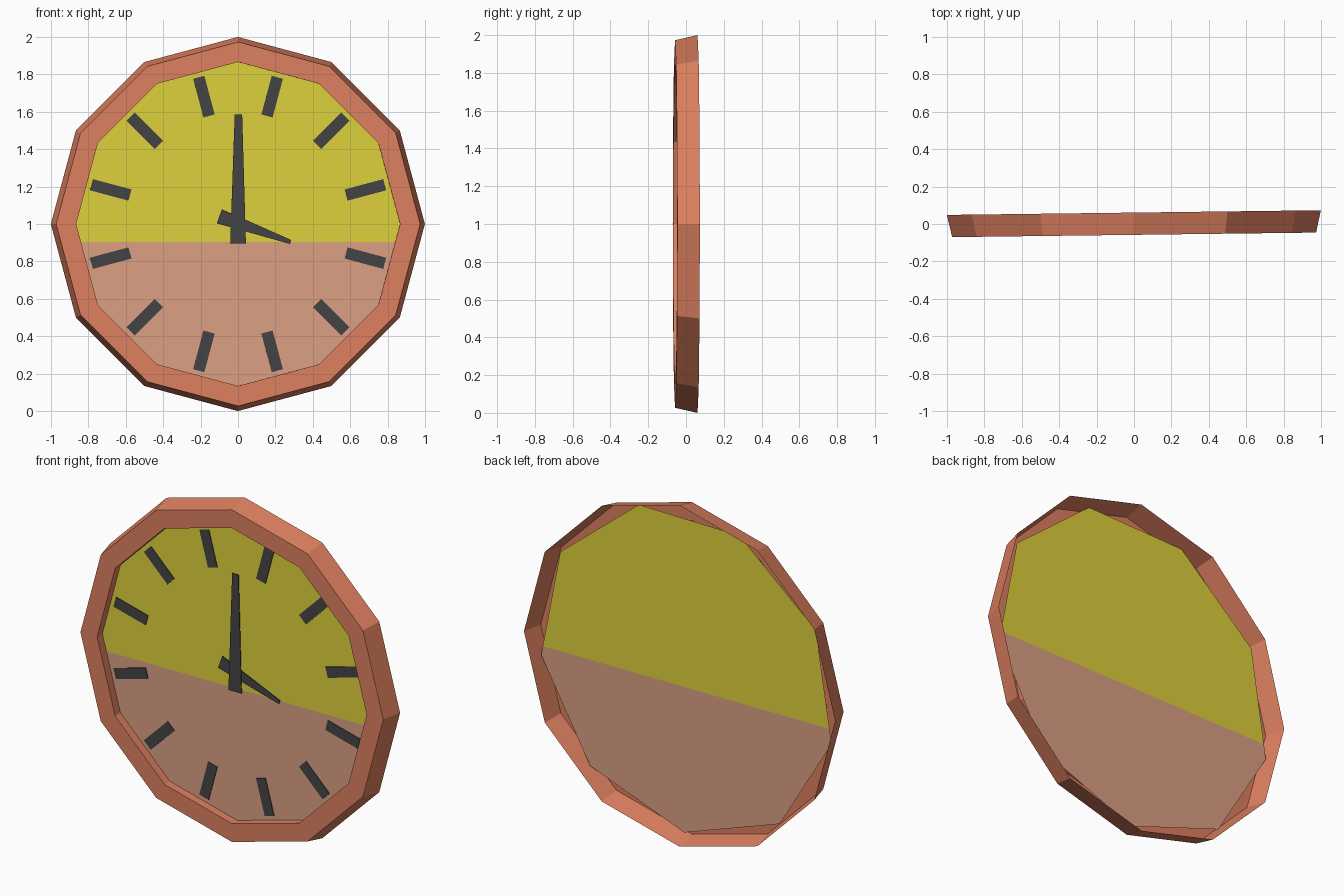
import bpy, bmesh, math
from mathutils import Matrix, Vector

if "Cube" in bpy.data.objects:
    bpy.data.objects.remove(bpy.data.objects["Cube"])

CENTRE = Matrix.Translation((0, 0, 1)) @ Matrix.Rotation(0.0125, 4, 'Z')


def material(name, rgb):
    m = bpy.data.materials.new(name)
    m.diffuse_color = (*rgb, 1)
    m.use_nodes = True
    m.node_tree.nodes["Principled BSDF"].inputs["Base Color"].default_value = m.diffuse_color
    return m


terracotta = material("terracotta", (0.73, 0.216, 0.117))
yellow = material("yellow", (0.73, 0.64, 0.045))
pink = material("dusty_pink", (0.72, 0.35, 0.23))
dark = material("dark_grey", (0.058, 0.058, 0.058))


def finish(bm, name, *mats):
    mesh = bpy.data.meshes.new(name)
    bm.to_mesh(mesh)
    bm.free()
    for m in mats:
        mesh.materials.append(m)
    ob = bpy.data.objects.new(name, mesh)
    ob.matrix_world = CENTRE
    bpy.context.collection.objects.link(ob)
    return ob


def polar(r, degrees, y):
    a = math.radians(degrees)
    return Vector((r * math.cos(a), y, r * math.sin(a)))


# Frame: twelve-sided shell, open at the back (outer wall, front, inner wall)
profile = [(1.0, 0.061), (0.973, -0.058), (0.866, -0.058), (0.866, -0.008)]
bm = bmesh.new()
rings = [[bm.verts.new(polar(r, 30 * i, y)) for i in range(12)] for r, y in profile]
for a, b in zip(rings, rings[1:]):
    for i in range(12):
        j = (i + 1) % 12
        bm.faces.new((a[i], a[j], b[j], b[i]))
bm.normal_update()
if rings[1][0].link_faces and sum(f.normal.y for f in bm.faces) > 0:
    bmesh.ops.reverse_faces(bm, faces=bm.faces[:])
finish(bm, "frame", terracotta)

# Dial: nine-sided sheet, cut into two colours by height
bm = bmesh.new()
bm.faces.new([bm.verts.new(polar(0.948, 271 + 40 * i, -0.008)) for i in range(9)])
bmesh.ops.bisect_plane(bm, geom=bm.verts[:] + bm.edges[:] + bm.faces[:],
                       plane_co=(0, 0, -0.095), plane_no=(0, 0, 1))
for f in bm.faces:
    f.material_index = 0 if f.calc_center_median().z > -0.095 else 1
finish(bm, "dial", yellow, pink)


def plate(bm, start, end, w0, w1, y, t):
    """Thin tapered bar between two (x, z) points."""
    a, b = Vector((start[0], y, start[1])), Vector((end[0], y, end[1]))
    d = (b - a).normalized()
    side = Vector((-d.z, 0, d.x))
    front = [a - side * w0 / 2, b - side * w1 / 2, b + side * w1 / 2, a + side * w0 / 2]
    f = [bm.verts.new(p) for p in front]
    k = [bm.verts.new(p + Vector((0, t, 0))) for p in front]
    bm.faces.new(f)
    bm.faces.new(k[::-1])
    for i in range(4):
        j = (i + 1) % 4
        bm.faces.new((f[j], f[i], k[i], k[j]))


# Hour marks
bm = bmesh.new()
for i in range(12):
    p, q = polar(0.598, 15 + 30 * i, 0), polar(0.812, 15 + 30 * i, 0)
    plate(bm, (p.x, p.z), (q.x, q.z), 0.062, 0.062, -0.013, 0.004)
finish(bm, "hour_marks", dark)

# Hands
bm = bmesh.new()
plate(bm, (-0.1, 0.041), (0.281, -0.096), 0.08, 0.022, -0.022, 0.004)
finish(bm, "hour_hand", dark)
bm = bmesh.new()
plate(bm, (0, -0.105), (0.002, 0.585), 0.084, 0.04, -0.029, 0.004)
finish(bm, "minute_hand", dark)
